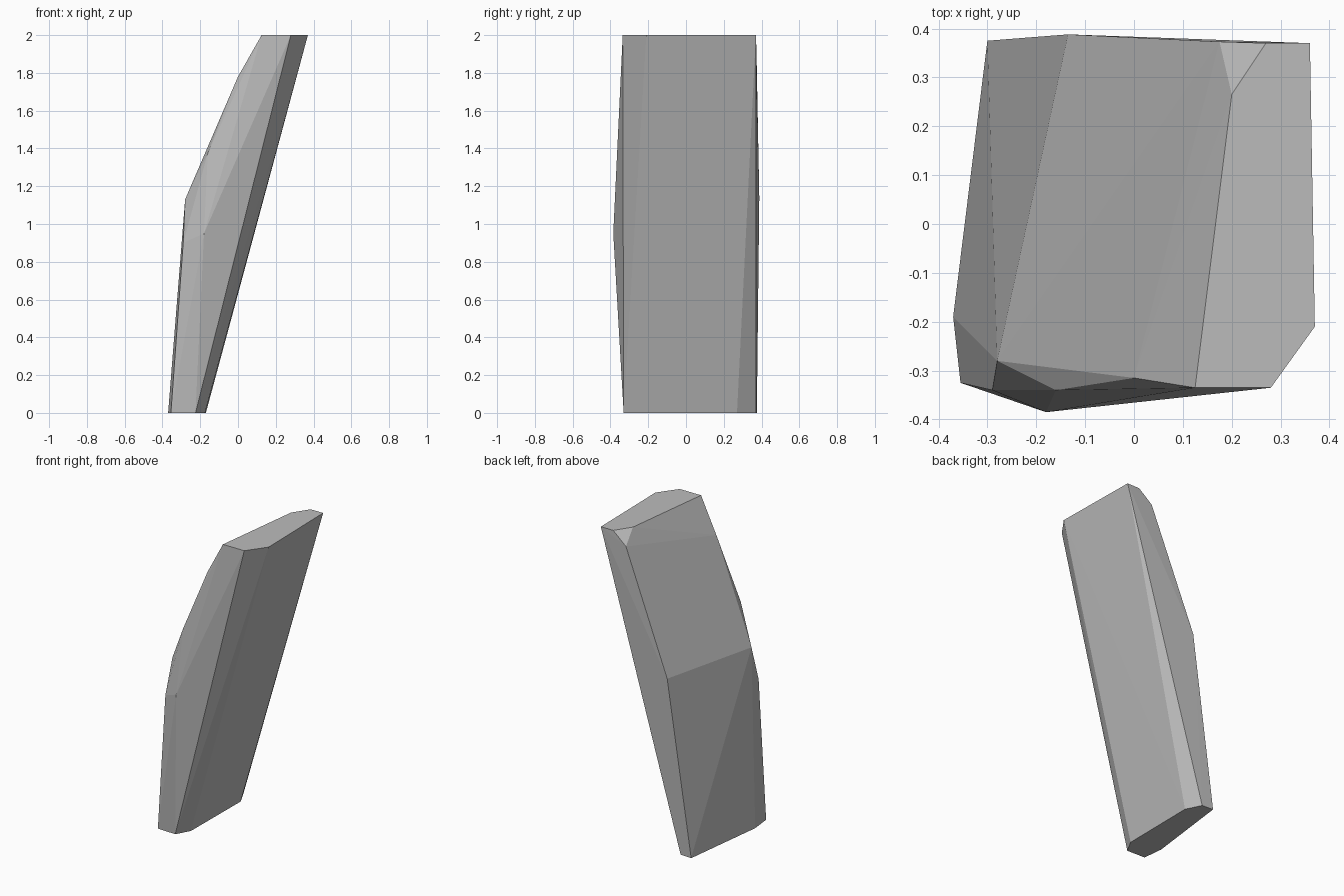
import bpy, bmesh

cube = bpy.data.objects.get("Cube")
if cube:
    bpy.data.objects.remove(cube, do_unlink=True)

# Plain grey stone
stone = bpy.data.materials.new("grey_stone")
stone.use_nodes = True
grey = (0.5, 0.5, 0.5, 1)
stone.diffuse_color = grey
bsdf = stone.node_tree.nodes["Principled BSDF"]
bsdf.inputs["Base Color"].default_value = grey
bsdf.inputs["Roughness"].default_value = 0.9

# Outlines of the flat ends
foot = [(-0.225, -0.33), (-0.175, -0.24), (-0.17, 0.27), (-0.22, 0.37),
        (-0.30, 0.375), (-0.37, -0.19), (-0.355, -0.325)]
crown = [(0.28, -0.335), (0.37, -0.21), (0.36, 0.37),
         (0.27, 0.37), (0.2, 0.265), (0.125, -0.335)]
# Chipped corners along the bulging back and front side
chips = [(-0.135, 0.388, 1.14), (-0.28, -0.28, 1.13), (-0.18, -0.385, 0.95),
         (0.175, 0.373, 1.92), (0, -0.315, 1.78), (-0.16, -0.34, 1.375),
         (-0.29, -0.34, 0.9)]

# Leaning slab: faceted skin stretched over the corners
bm = bmesh.new()
for p in [(x, y, 0) for x, y in foot] + [(x, y, 2) for x, y in crown] + chips:
    bm.verts.new(p)
bmesh.ops.convex_hull(bm, input=bm.verts)
bmesh.ops.dissolve_limit(bm, angle_limit=0.01, verts=bm.verts, edges=bm.edges)
bmesh.ops.recalc_face_normals(bm, faces=bm.faces)

mesh = bpy.data.meshes.new("leaning_stone_slab")
bm.to_mesh(mesh)
bm.free()
mesh.materials.append(stone)
slab = bpy.data.objects.new("leaning_stone_slab", mesh)
bpy.context.collection.objects.link(slab)
